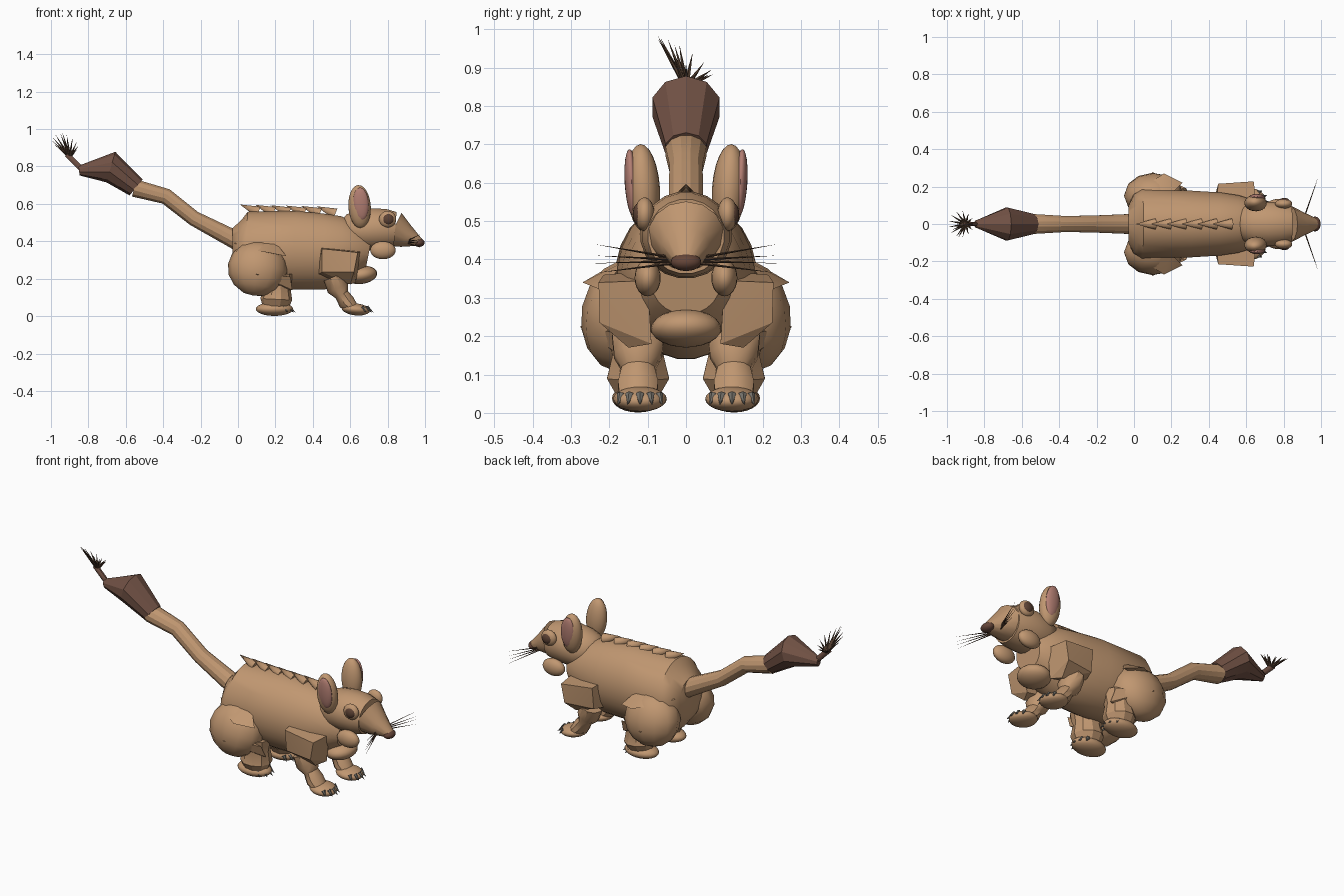
import bpy, bmesh, math
from mathutils import Vector, Matrix

if "Cube" in bpy.data.objects:
    bpy.data.objects.remove(bpy.data.objects["Cube"])


def material(name, rgb):
    m = bpy.data.materials.new(name)
    m.use_nodes = True
    m.diffuse_color = (*rgb, 1)
    m.node_tree.nodes["Principled BSDF"].inputs["Base Color"].default_value = (*rgb, 1)
    return m


FUR = material("tan fur", (0.53, 0.31, 0.165))
TUFT = material("brown tuft", (0.17, 0.085, 0.06))
HAIR = material("dark hair", (0.09, 0.05, 0.03))
NOSE = material("nose brown", (0.13, 0.06, 0.04))
PINK = material("inner ear pink", (0.45, 0.21, 0.17))
CLAW = material("claw grey", (0.17, 0.16, 0.14))
EYE = material("eye brown", (0.11, 0.055, 0.035))


def finish(name, bm, mat, angle=40):
    bmesh.ops.recalc_face_normals(bm, faces=bm.faces)
    me = bpy.data.meshes.new(name)
    bm.to_mesh(me)
    bm.free()
    me.materials.append(mat)
    me.shade_smooth()
    me.set_sharp_from_angle(angle=math.radians(angle))
    ob = bpy.data.objects.new(name, me)
    bpy.context.collection.objects.link(ob)
    return ob


def ball(name, loc, radii, mat, tilt=0, turn=0, seg=20, rings=12):
    """Ellipsoid, tilted about y and turned about x."""
    bm = bmesh.new()
    bmesh.ops.create_uvsphere(bm, u_segments=seg, v_segments=rings, radius=1)
    bm.transform(Matrix.Translation(loc) @ Matrix.Rotation(turn, 4, 'X')
                 @ Matrix.Rotation(tilt, 4, 'Y') @ Matrix.Diagonal((*radii, 1)))
    return finish(name, bm, mat)


def loft(name, stations, mat, sides=16, y=0, angle=40):
    """Skin oval rings; each station is x, z, half width, half height."""
    bm = bmesh.new()
    pts = [Vector((s[0], y, s[1])) for s in stations]
    rings = []
    for i, (p, s) in enumerate(zip(pts, stations)):
        t = (pts[min(i + 1, len(pts) - 1)] - pts[max(i - 1, 0)]).normalized()
        side = Vector((0, 1, 0))
        up = t.cross(side)
        turns = [(k + 0.5) * math.tau / sides for k in range(sides)]
        rings.append([bm.verts.new(p + side * s[2] * math.cos(a) + up * s[3] * math.sin(a))
                      for a in turns])
    for a, b in zip(rings, rings[1:]):
        for k in range(sides):
            n = (k + 1) % sides
            bm.faces.new((a[k], a[n], b[n], b[k]))
    bm.faces.new(rings[0])
    bm.faces.new(rings[-1])
    return finish(name, bm, mat, angle)


def spike(name, base, tip, radius, mat, sides=6):
    base, tip = Vector(base), Vector(tip)
    d = tip - base
    bm = bmesh.new()
    bmesh.ops.create_cone(bm, cap_ends=True, segments=sides, radius1=radius, radius2=0,
                          depth=d.length)
    bm.transform(Matrix.Translation((base + tip) / 2)
                 @ d.to_track_quat('Z', 'Y').to_matrix().to_4x4())
    return finish(name, bm, mat)


def hull(name, points, mat):
    bm = bmesh.new()
    for p in points:
        bm.verts.new(p)
    bmesh.ops.convex_hull(bm, input=bm.verts)
    return finish(name, bm, mat, 25)


# Torso, neck and chest
loft("body", [(-0.03, 0.37, 0.10, 0.10), (0.0, 0.37, 0.16, 0.15), (0.04, 0.36, 0.185, 0.2),
              (0.3, 0.352, 0.18, 0.213), (0.46, 0.345, 0.17, 0.205), (0.56, 0.355, 0.155, 0.18),
              (0.65, 0.35, 0.125, 0.13), (0.70, 0.34, 0.09, 0.085)], FUR, 24)
ball("chest", (0.66, 0, 0.22), (0.085, 0.092, 0.048), FUR, -0.15)

# Back scales
for i in range(6):
    x = 0.01 + 0.082 * i
    z = 0.597 - 0.002 * i
    spike(f"back_scale_{i + 1}", (x + 0.1, 0, z - 0.04), (x, 0, z), 0.03, FUR, 10)

# Head and snout
loft("head", [(0.565, 0.45, 0.06, 0.06), (0.59, 0.455, 0.095, 0.09), (0.65, 0.46, 0.117, 0.108),
              (0.72, 0.464, 0.12, 0.114), (0.79, 0.464, 0.115, 0.11), (0.84, 0.46, 0.1, 0.098)],
     FUR, 20)
loft("snout", [(0.83, 0.462, 0.1, 0.1), (0.90, 0.427, 0.065, 0.062), (0.975, 0.395, 0.03, 0.02)],
     FUR, 14)
ball("nose", (0.968, 0, 0.393), (0.03, 0.04, 0.023), NOSE)

# Tail, widening tuft and end hairs
loft("tail", [(0.0, 0.40, 0.056, 0.052), (-0.235, 0.522, 0.046, 0.042),
              (-0.385, 0.64, 0.045, 0.044), (-0.555, 0.685, 0.056, 0.049)], FUR, 12, angle=25)
loft("tail_tuft", [(-0.545, 0.688, 0.056, 0.055), (-0.68, 0.797, 0.092, 0.085),
                   (-0.85, 0.778, 0.018, 0.026)], TUFT, 10, angle=30)
loft("hair_stem", [(-0.835, 0.785, 0.012, 0.016), (-0.915, 0.865, 0.014, 0.016)], TUFT, 8)
for i in range(13):
    a = math.tau * i / 13
    x, y = -0.925 + 0.072 * math.cos(a), 0.072 * math.sin(a)
    z = 0.93 - 0.045 * math.sin(a) - 0.02 * math.cos(a)
    spike(f"end_hair_{i + 1}", (-0.9, 0, 0.85), (x, y, z), 0.009, HAIR, 5)
spike("end_hair_top", (-0.9, 0, 0.85), (-0.94, -0.075, 0.985), 0.009, HAIR, 5)
spike("end_hair_middle", (-0.9, 0, 0.85), (-0.97, -0.03, 0.96), 0.009, HAIR, 5)

for s, n in ((1, "left"), (-1, "right")):
    # Ears, eyes and cheeks
    ball(f"{n}_ear", (0.65, s * 0.112, 0.585), (0.06, 0.044, 0.116), FUR, -0.06, s * -0.06)
    ball(f"{n}_inner_ear", (0.657, s * 0.142, 0.6), (0.042, 0.018, 0.088), PINK, -0.06, s * -0.06)
    ball(f"{n}_eye_rim", (0.80, s * 0.108, 0.518), (0.046, 0.026, 0.044), FUR)
    ball(f"{n}_eye", (0.803, s * 0.121, 0.518), (0.031, 0.018, 0.03), EYE)
    ball(f"{n}_cheek", (0.775, s * 0.1, 0.352), (0.068, 0.034, 0.048), FUR)

    # Whiskers
    for i, z in enumerate((0.44, 0.41, 0.39, 0.365)):
        spike(f"{n}_whisker_{i + 1}", (0.91, s * 0.035, 0.405 - 0.005 * i),
              (0.98, s * (0.24 - 0.006 * (i % 2)), z), 0.004, HAIR, 4)

    # Front leg: faceted shoulder, forearm, paw
    outer = [(0.45, 0.215, 0.36), (0.64, 0.228, 0.34), (0.62, 0.225, 0.235), (0.45, 0.2, 0.235)]
    inner = [(0.44, 0.1, 0.37), (0.655, 0.1, 0.345), (0.63, 0.09, 0.18), (0.42, 0.1, 0.22),
             (0.60, 0.15, 0.17)]
    hull(f"{n}_shoulder", [(x, s * y, z) for x, y, z in outer + inner], FUR)
    loft(f"{n}_forearm", [(0.51, 0.21, 0.072, 0.055), (0.535, 0.15, 0.066, 0.06),
                          (0.555, 0.115, 0.045, 0.038), (0.58, 0.075, 0.055, 0.045),
                          (0.62, 0.035, 0.05, 0.03)], FUR, 10, s * 0.125)
    ball(f"{n}_front_paw", (0.63, s * 0.12, 0.036), (0.076, 0.07, 0.032), FUR, 0.1)

    # Hind leg: thigh, skin fold, shank, foot
    ball(f"{n}_thigh", (0.105, s * 0.155, 0.255), (0.16, 0.118, 0.15), FUR, 0.15, s * 0.2, 12, 8)
    fold = [(-0.02, 0.13, 0.39), (0.08, 0.15, 0.41), (0.2, 0.16, 0.395), (0.26, 0.22, 0.32),
            (0.16, 0.27, 0.34), (0.05, 0.2, 0.36)]
    hull(f"{n}_thigh_fold", [(x, s * y, z) for x, y, z in fold], FUR)
    skirt = [(0.1, 0.277, 0.225), (0.28, 0.19, 0.21), (0.29, 0.16, 0.14), (0.06, 0.19, 0.15),
             (0.14, 0.1, 0.15), (0.0, 0.2, 0.25)]
    hull(f"{n}_thigh_skirt", [(x, s * y, z) for x, y, z in skirt], FUR)
    loft(f"{n}_shank", [(0.2, 0.22, 0.085, 0.095), (0.205, 0.15, 0.07, 0.075),
                        (0.205, 0.09, 0.085, 0.085), (0.2, 0.05, 0.06, 0.07)],
         FUR, 10, s * 0.125, 25)
    ball(f"{n}_hind_foot", (0.195, s * 0.125, 0.038), (0.1, 0.068, 0.037), FUR)

    # Claws on both feet
    for part, cx, rx in (("front", 0.625, 0.075), ("hind", 0.2, 0.085)):
        for i in range(5):
            a = math.radians(-52 + 26 * i)
            bx, by = cx + rx * 0.85 * math.cos(a), 0.12 + 0.062 * math.sin(a)
            spike(f"{n}_{part}_claw_{i + 1}", (bx, s * by, 0.047),
                  (bx + 0.035 * math.cos(a), s * (by + 0.012 * math.sin(a)), 0.02),
                  0.012, CLAW, 6)
